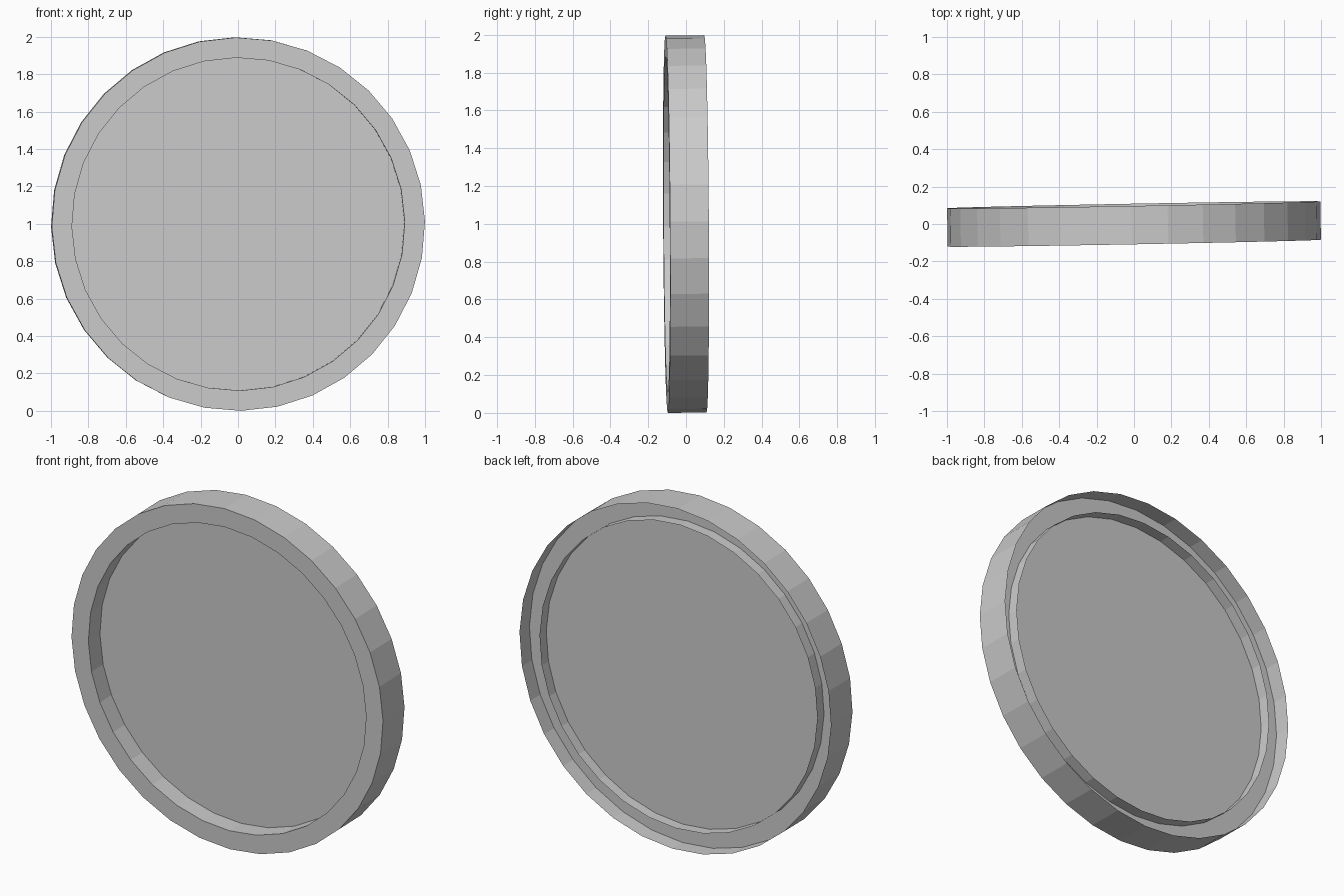
import bpy, bmesh
from math import cos, sin, pi, radians
from mathutils import Matrix

if "Cube" in bpy.data.objects:
    bpy.data.objects.remove(bpy.data.objects["Cube"])

SIDES = 32
R_OUT, R_IN = 0.998, 0.89
FRONT, BACK = -0.1025, 0.1025
PANEL_Y, LIP_Y = 0.008, 0.072

# Slight lean of the whole disc, resting on the ground
POSE = (Matrix.Translation((0, 0, 0.9988)) @ Matrix.Rotation(radians(1.06), 4, 'Z')
        @ Matrix.Rotation(radians(0.35), 4, 'X') @ Matrix.Rotation(radians(-0.8), 4, 'Y'))


def ring(bm, r, y):
    return [bm.verts.new((r * cos(2 * pi * i / SIDES), y, r * sin(2 * pi * i / SIDES)))
            for i in range(SIDES)]


def lathe(name, profile, cap=False):
    """Revolve (radius, y) points around the y axis; optionally fill the last ring."""
    bm = bmesh.new()
    rings = [ring(bm, r, y) for r, y in profile]
    for a, b in zip(rings, rings[1:]):
        for i in range(SIDES):
            j = (i + 1) % SIDES
            bm.faces.new((a[i], a[j], b[j], b[i]))
    if cap:
        bm.faces.new(rings[-1])
    bm.transform(POSE)
    mesh = bpy.data.meshes.new(name)
    bm.to_mesh(mesh)
    bm.free()
    obj = bpy.data.objects.new(name, mesh)
    bpy.context.collection.objects.link(obj)
    return obj


# Thin-walled rim: outer band, front face, inner tube that ends as a lip at the back
lathe("rim", [(R_OUT, BACK), (R_OUT, FRONT), (R_IN, FRONT), (R_IN, LIP_Y)])

# Flat panel across the middle, with its outer floor inside the rim
lathe("panel", [(R_OUT, PANEL_Y), (R_IN, PANEL_Y)], cap=True)
